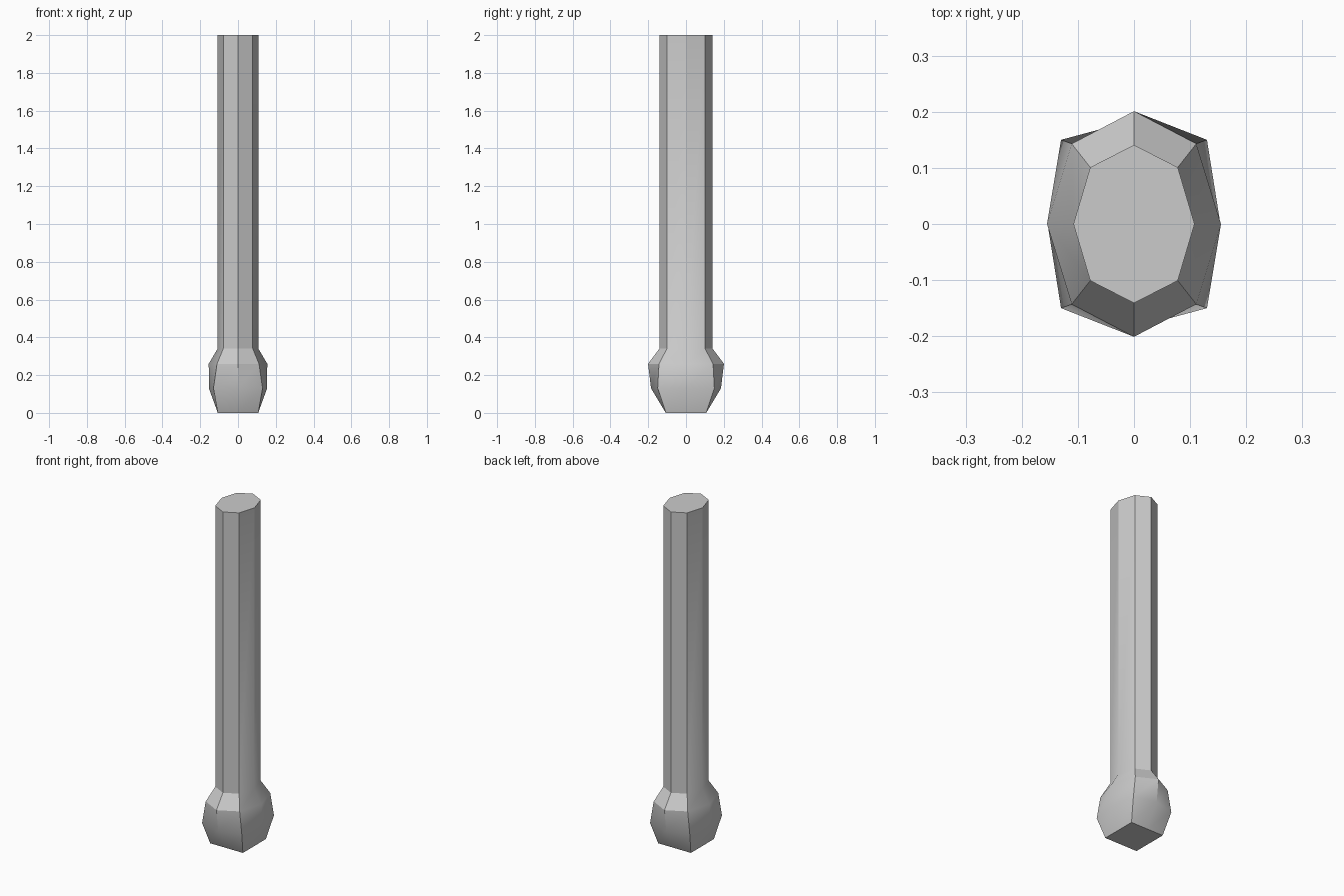
import bpy, bmesh, math

if "Cube" in bpy.data.objects:
    bpy.data.objects.remove(bpy.data.objects["Cube"])


def ring(bm, z, side, diag_x, diag_y, front):
    """Eight-point symmetric ring: side, diagonal and front/back points."""
    pts = [(side, 0), (diag_x, diag_y), (0, front), (-diag_x, diag_y),
           (-side, 0), (-diag_x, -diag_y), (0, -front), (diag_x, -diag_y)]
    return [bm.verts.new((x, y, z)) for x, y in pts]


# One lofted body: square foot, bulging knob, sloped collar, octagonal shaft
bm = bmesh.new()
sections = [
    (0.00, 0.107, 0.107, 0.107, 0.107),
    (0.13, 0.154, 0.130, 0.150, 0.185),
    (0.26, 0.155, 0.111, 0.143, 0.201),
    (0.34, 0.108, 0.078, 0.101, 0.141),
    (2.00, 0.108, 0.078, 0.101, 0.141),
]
rings = [ring(bm, *s) for s in sections]
for low, high in zip(rings, rings[1:]):
    for i in range(8):
        j = (i + 1) % 8
        bm.faces.new((low[i], low[j], high[j], high[i]))
bm.faces.new(rings[0][::-1])
bm.faces.new(rings[-1])
bmesh.ops.recalc_face_normals(bm, faces=bm.faces)

mesh = bpy.data.meshes.new("knobbed_post")
bm.to_mesh(mesh)
bm.free()
post = bpy.data.objects.new("knobbed_post", mesh)
bpy.context.collection.objects.link(post)

# Soft shading on the knob, crisp shaft edges
bpy.context.view_layer.objects.active = post
post.select_set(True)
bpy.ops.object.shade_smooth_by_angle(angle=math.radians(30))
